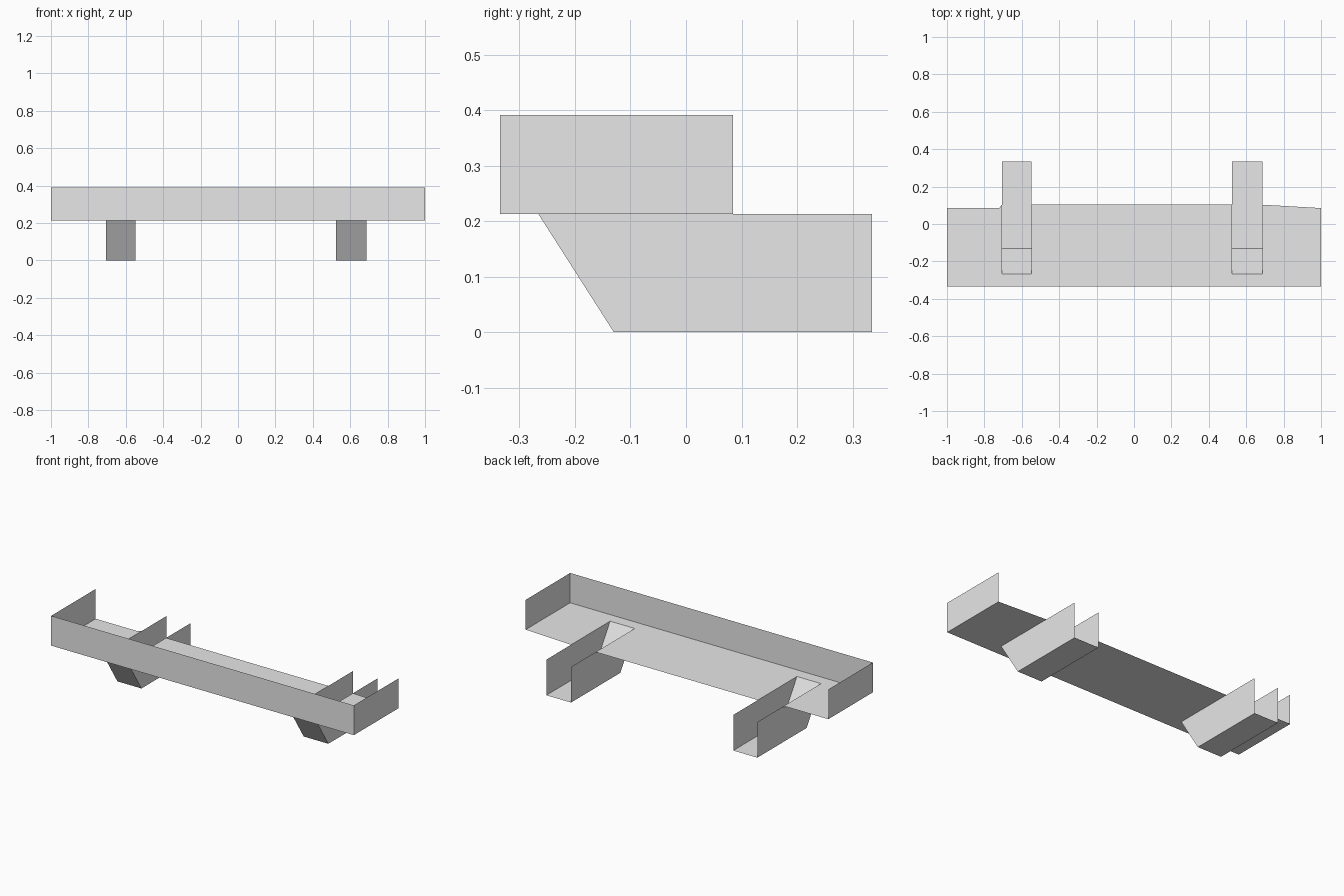
import bpy

if "Cube" in bpy.data.objects:
    bpy.data.objects.remove(bpy.data.objects["Cube"])

steel = bpy.data.materials.new("light grey")
steel.diffuse_color = (0.8, 0.8, 0.8, 1)
steel.use_nodes = True
steel.node_tree.nodes["Principled BSDF"].inputs["Base Color"].default_value = steel.diffuse_color

FRONT, BACK, END_BACK, LIP = -0.335, 0.335, 0.085, 0.103
FLOOR, TOP = 0.213, 0.391
SLOPE_TOP, SLOPE_FOOT = -0.266, -0.13
CHANNELS = {"left": (-0.706, -0.547), "right": (0.525, 0.688)}


def sheet(name, polygons):
    """Thin folded sheet made of flat polygons."""
    verts, faces = [], []
    for poly in polygons:
        faces.append(range(len(verts), len(verts) + len(poly)))
        verts += poly
    mesh = bpy.data.meshes.new(name)
    mesh.from_pydata(verts, [], [list(f) for f in faces])
    mesh.materials.append(steel)
    obj = bpy.data.objects.new(name, mesh)
    bpy.context.collection.objects.link(obj)


# Tray floor, notched where the channels pass through
(l0, l1), (r0, r1) = CHANNELS["left"], CHANNELS["right"]
outline = [(-1, FRONT), (1, FRONT), (1, END_BACK),
           (r1, LIP), (r1, SLOPE_TOP), (r0, SLOPE_TOP), (r0, LIP),
           (l1, LIP), (l1, SLOPE_TOP), (l0, SLOPE_TOP), (l0, LIP),
           (l0 - 0.015, END_BACK), (-1, END_BACK)]
sheet("tray_floor", [[(x, y, FLOOR) for x, y in outline]])

# Upright front panel
sheet("front_panel", [[(-1, FRONT, FLOOR), (1, FRONT, FLOOR),
                       (1, FRONT, TOP), (-1, FRONT, TOP)]])

# Upright end panels
for side, x in (("left", -1), ("right", 1)):
    panel = [(x, FRONT, FLOOR), (x, END_BACK, FLOOR),
             (x, END_BACK, TOP), (x, FRONT, TOP)]
    sheet(side + "_end_panel", [panel if x > 0 else panel[::-1]])

# Open channels below the tray: two walls, sloped front, flat base
profile = [(SLOPE_TOP, FLOOR), (SLOPE_FOOT, 0), (BACK, 0), (BACK, FLOOR)]
for side, (a, b) in CHANNELS.items():
    outer = [(b, y, z) for y, z in profile]
    inner = [(a, y, z) for y, z in profile]
    slope = [inner[0], inner[1], outer[1], outer[0]]
    base = [inner[1], inner[2], outer[2], outer[1]]
    sheet(side + "_channel", [outer, inner[::-1], slope, base])
